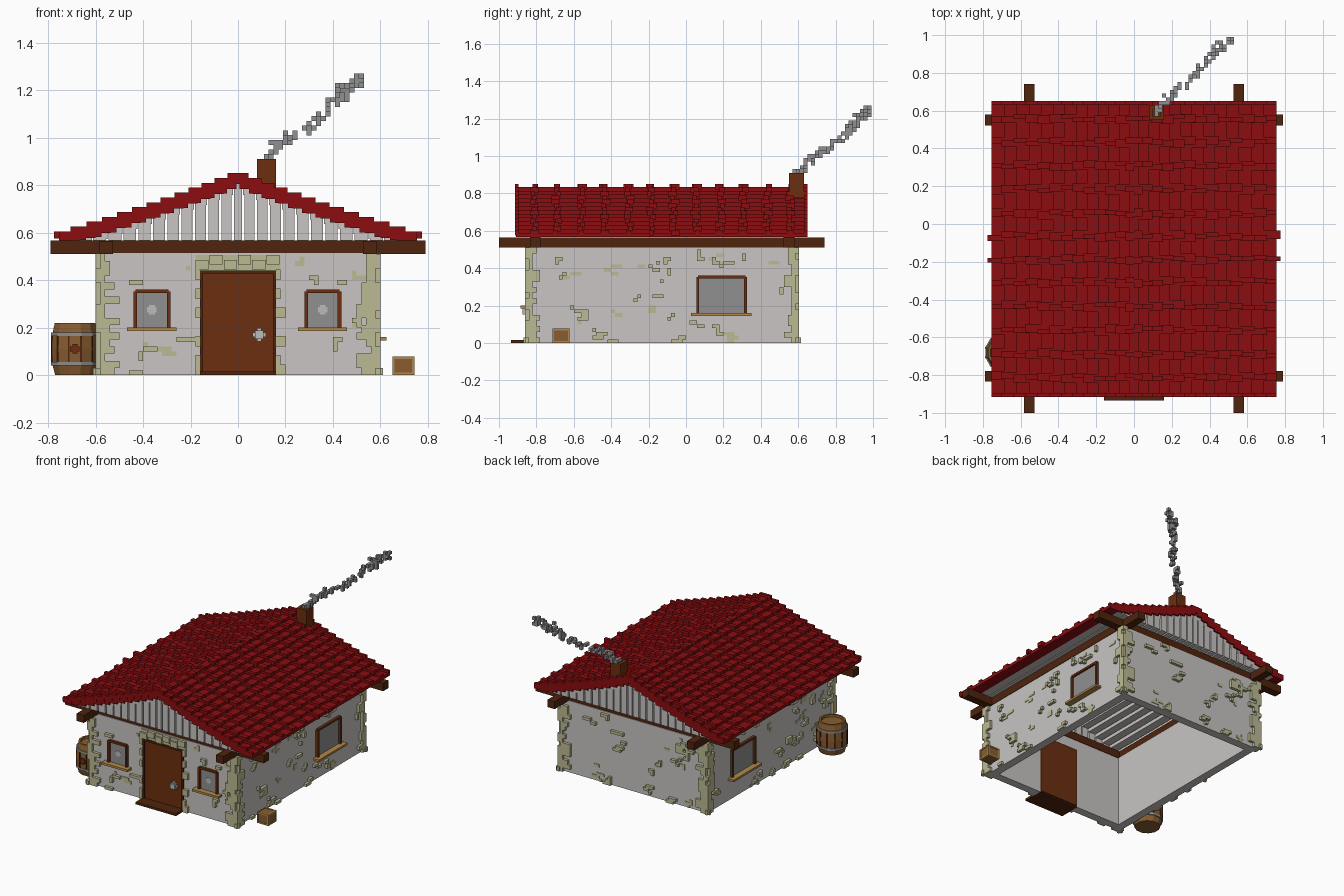
import bpy, bmesh, math, random
from mathutils import Vector

if "Cube" in bpy.data.objects:
    bpy.data.objects.remove(bpy.data.objects["Cube"])
random.seed(7)


def material(name, rgb):
    m = bpy.data.materials.new(name)
    m.use_nodes = True
    m.diffuse_color = (*rgb, 1)
    bsdf = next(n for n in m.node_tree.nodes if n.type == 'BSDF_PRINCIPLED')
    bsdf.inputs["Base Color"].default_value = (*rgb, 1)
    return m


PLASTER = material("plaster", (0.58, 0.56, 0.55))
STONE = material("olive_stone", (0.50, 0.49, 0.29))
BEAM = material("dark_timber", (0.08, 0.017, 0.004))
DOOR = material("door_brown", (0.15, 0.028, 0.005))
TILE = material("roof_red", (0.26, 0.004, 0.005))
GREY = material("grey", (0.28, 0.28, 0.28))
SILL = material("tan_wood", (0.44, 0.25, 0.07))
CASK = material("cask_wood", (0.25, 0.11, 0.03))
METAL = material("pale_metal", (0.50, 0.50, 0.50))


def finish(name, bm, mats):
    bmesh.ops.recalc_face_normals(bm, faces=bm.faces)
    me = bpy.data.meshes.new(name)
    bm.to_mesh(me)
    bm.free()
    for m in mats:
        me.materials.append(m)
    ob = bpy.data.objects.new(name, me)
    bpy.context.collection.objects.link(ob)
    return ob


def boxes(name, mat, items):
    """One object from boxes given as x0, x1, y0, y1, z0, z1."""
    bm = bmesh.new()
    for x0, x1, y0, y1, z0, z1 in items:
        vs = bmesh.ops.create_cube(bm, size=1)["verts"]
        mid = Vector((x0 + x1, y0 + y1, z0 + z1)) / 2
        for v in vs:
            v.co = Vector((v.co.x * abs(x1 - x0), v.co.y * abs(y1 - y0), v.co.z * abs(z1 - z0))) + mid
    return finish(name, bm, [mat])


# Wall planes, thickness and height
WX, WF, WB, TH, TOP = 0.58, -0.84, 0.585, 0.06, 0.515


def on_wall(side, a0, a1, z0, z1, d0, d1):
    """Box on a wall: a along the wall, d outwards from its face."""
    if side == "front":
        return (a0, a1, WF - d1, WF - d0, z0, z1)
    if side == "back":
        return (a0, a1, WB + d0, WB + d1, z0, z1)
    if side == "left":
        return (WX + d0, WX + d1, a0, a1, z0, z1)
    return (-WX - d1, -WX - d0, a0, a1, z0, z1)


# Walls, open underneath, with a gap for the door
boxes("walls", PLASTER, [
    (-WX, -0.16, WF, WF + TH, 0, TOP), (0.16, WX, WF, WF + TH, 0, TOP),
    (-0.16, 0.16, WF, WF + TH, 0.44, TOP), (-WX, WX, WB - TH, WB, 0, TOP),
    (-WX, -WX + TH, WF + TH, WB - TH, 0, TOP), (WX - TH, WX, WF + TH, WB - TH, 0, TOP)])

# Crossed eave beams
boxes("eave_beams", BEAM,
      [(-0.79, 0.79, y, y + 0.058, 0.51, 0.566) for y in (-0.835, 0.522)] +
      [(x - 0.028, x + 0.028, -1.0, 0.74, 0.511, 0.565) for x in (-0.555, 0.555)])

# Door, frame, step and handle
boxes("door", DOOR, [(-0.148, 0.148, WF - 0.008, WF + TH + 0.002, 0.01, 0.43)])
boxes("door_frame", BEAM, [on_wall("front", s * 0.16, s * 0.147, 0, 0.44, -TH, 0.016) for s in (-1, 1)] +
      [on_wall("front", -0.16, 0.16, 0.428, 0.441, -TH, 0.016)])
boxes("door_step", BEAM, [(-0.16, 0.16, -0.935, WF + 0.05, 0, 0.016)])
boxes("door_handle", METAL, [on_wall("front", 0.09 - w, 0.09 + w, 0.17 - h, 0.17 + h, 0, d)
                             for w, h, d in ((0.028, 0.009, 0.022), (0.009, 0.028, 0.022), (0.018, 0.018, 0.035))])


# Windows
def window(name, side, a0, a1, z0, z1, dot=False):
    t = 0.015
    boxes(name + "_glass", GREY, [on_wall(side, a0 + t, a1 - t, z0, z1 - t, 0, 0.004)])
    boxes(name + "_frame", DOOR, [
        on_wall(side, a0, a0 + t, z0, z1 - 0.008, 0, 0.018), on_wall(side, a1 - t, a1, z0, z1 - 0.008, 0, 0.018),
        on_wall(side, a0 + 0.008, a1 - 0.008, z1 - t, z1, 0, 0.018)])
    boxes(name + "_sill", SILL, [on_wall(side, a0 - 0.028, a1 + 0.025, z0 - 0.015, z0, 0, 0.045)])
    if dot:
        m, z = (a0 + a1) / 2, 0.275
        boxes(name + "_glint", METAL, [on_wall(side, m - w, m + w, z - h, z + h, 0, 0.007)
                                       for w, h in ((0.02, 0.012), (0.012, 0.02))])


window("front_window_right", "front", -0.44, -0.285, 0.2, 0.36, True)
window("front_window_left", "front", 0.28, 0.435, 0.2, 0.36, True)
window("side_window_left", "left", 0.055, 0.325, 0.16, 0.36)
window("side_window_right", "right", 0.055, 0.325, 0.16, 0.36)

# Corner stones, interlocking round each corner
quoins = []
for sx in (-1, 1):
    for face, cy, sy in (("front", WF, -1), ("back", WB, 1)):
        for k in range(17):
            z, h = k * 0.03, 0.03
            la, lb = random.choice((0.02, 0.04, 0.06, 0.08)), random.choice((0.02, 0.04, 0.06))
            e = random.choice((0.0, 0.02, 0.02)) if k else 0.03
            quoins.append(on_wall(face, sx * (WX - la), sx * (WX + e), z, z + h, 0, 0.02))
            side = "left" if sx > 0 else "right"
            quoins.append(on_wall(side, cy - sy * lb, cy + sy * e, z, z + h, 0, 0.02))
boxes("corner_stones", STONE, quoins)

# Scattered stones: raised clumps and flush patches, clear of the openings
OPENINGS = {"front": [(-0.17, 0.17, 0, 0.45), (-0.48, -0.25, 0.17, 0.38), (0.24, 0.47, 0.17, 0.38)], "back": [],
            "left": [(0.02, 0.36, 0.13, 0.38)], "right": [(0.02, 0.36, 0.13, 0.38)]}
scatter = []
for side, count, lo, hi in (("front", 34, -0.5, 0.5), ("back", 24, -0.5, 0.5),
                            ("left", 36, -0.76, 0.5), ("right", 36, -0.76, 0.5)):
    for i in range(count):
        a = round(random.uniform(lo, hi) / 0.02) * 0.02
        z = 0 if i % 7 == 0 else round(random.uniform(0.02, 0.46) / 0.02) * 0.02
        for j in range(random.choice((1, 2, 2, 3))):
            w, h = random.choice((0.02, 0.04, 0.06)), 0.02
            b0, z0 = a + random.choice((-0.02, 0, 0.02)), z + j * 0.02
            if z0 + h > 0.51 or any(b0 < o[1] and b0 + w > o[0] and z0 < o[3] and z0 + h > o[2] for o in OPENINGS[side]):
                continue
            scatter.append(on_wall(side, b0, b0 + w, z0, z0 + h, 0, 0.02 if i % 3 else 0.004))
boxes("scattered_stones", STONE, scatter)

# Stone lintel and jamb stones round the door
lintel = [on_wall("front", -0.18, 0.18, 0.441, 0.505, 0, 0.006)]
for k in range(6):
    lintel.append(on_wall("front", -0.18 + k * 0.06, -0.125 + k * 0.06, 0.445 + 0.02 * (k % 2), 0.485 + 0.02 * (k % 2), 0, 0.02))
for s in (-1, 1):
    for z in (0, 0.04, 0.12, 0.24, 0.32, 0.4):
        lintel.append(on_wall("front", s * 0.161, s * random.choice((0.18, 0.2)), z, z + 0.045, 0, 0.02))
boxes("door_stones", STONE, lintel)

# Stepped roof: plaster underlay and gables, red courses, raised tile joints
N, RF, RB = 12, -0.91, 0.65


def step_x(i):
    u = i / (N + 0.5)
    return 0.755 * (1 - u) - 0.10 * u * (1 - u)


courses, joints, under, gables = [], [], [], []
rows = [-0.905, -0.81, -0.69, -0.56, -0.435, -0.305, -0.185, -0.065, 0.055, 0.185, 0.31, 0.435, 0.56, 0.64]
for i in range(N + 1):
    xo = step_x(i)
    xi = step_x(i + 1) if i < N else 0
    top = 0.588 + 0.0205 * i
    base = max(0.566, top - 0.03)
    for s in (-1, 1):
        courses.append((s * max(0, xi - 0.02), s * xo, RF, RB, base, top))
        low = max(0.566, base - 0.025)
        if base - low > 0.002:
            under.append((s * max(0, xi - 0.005), s * (xo - 0.012), RF + 0.015, RB - 0.015, low, base))
            for y0, y1 in ((RF + 0.012, -0.83), (0.575, RB - 0.012)):
                gables.append((s * xi, s * (xo - 0.01), y0, y1, 0.566, base))
            # ragged lower edge of the end tiles
            for y0, y1 in ((RF, RF + 0.014), (RB - 0.014, RB)):
                courses.append((s * (xi + 0.02), s * (xo - 0.005), y0, y1, max(0.57, base - 0.018), base))
        if 0 < i and xi > 0.54:
            under.append((s * xi, s * (xo - 0.012), RF + 0.015, RB - 0.015, 0.566, base))
        for k, y in enumerate(rows):
            w = 0.010 if k in (0, len(rows) - 1) else random.choice((0.012, 0.016, 0.022))
            j = 0 if k in (0, len(rows) - 1) else random.choice((-0.008, 0, 0.008))
            lip = 0.018 if i else (0.02 if k in (6, 7) else 0.0)
            joints.append((s * max(0, xi - 0.005), s * (xo + lip), y + j - w, y + j + w, top - 0.012, top + 0.017))
boxes("roof_courses", TILE, courses)
boxes("roof_tile_joints", TILE, joints)
boxes("roof_underlay", PLASTER, under)
boxes("gables", PLASTER, gables)

# Chimney with an open top, and drifting smoke
cx, cy = 0.12, 0.59
boxes("chimney", DOOR, [(cx - 0.04, cx + 0.04, cy - 0.04, cy + 0.04, 0.775, 0.88)] +
      [(cx + s * 0.04, cx + s * 0.02, cy - 0.04, cy + 0.04, 0.88, 0.91) for s in (-1, 1)] +
      [(cx - 0.02, cx + 0.02, cy + s * 0.04, cy + s * 0.02, 0.88, 0.91) for s in (-1, 1)])
path = [Vector(p) for p in ((0.12, 0.59, 0.89), (0.15, 0.64, 0.96), (0.22, 0.69, 1.00), (0.30, 0.77, 1.05),
                            (0.36, 0.84, 1.10), (0.42, 0.90, 1.17), (0.46, 0.94, 1.21), (0.52, 0.98, 1.25))]
puffs = set()
for p, q in zip(path, path[1:]):
    for k in range(13):
        c = p.lerp(q, k / 13) + Vector([random.gauss(0, 0.011) for _ in range(3)])
        puffs.add(tuple(round(v / 0.02) for v in c))
puffs |= {(22, 48, 61), (21, 47, 60), (26, 49, 63), (25, 48, 61), (26, 49, 61)}
h = 0.0105
boxes("smoke", GREY, [(x * 0.02 - h, x * 0.02 + h, y * 0.02 - h, min(1.0, y * 0.02 + h), z * 0.02 - h, z * 0.02 + h)
                      for x, y, z in sorted(puffs)])


# Barrel with staves, hoops and bung
def lathe(name, profile, mats, pick, sides=12, centre=(-0.687, -0.68)):
    bm = bmesh.new()
    rings = [[bm.verts.new((centre[0] + r * math.cos(math.tau * (k + 0.5) / sides),
                            centre[1] + r * math.sin(math.tau * (k + 0.5) / sides), z)) for k in range(sides)]
             for r, z in profile]
    for a, b in zip(rings, rings[1:]):
        for k in range(sides):
            f = bm.faces.new((a[k], a[(k + 1) % sides], b[(k + 1) % sides], b[k]))
            f.material_index = pick(k)
    bm.faces.new(rings[0])
    bm.faces.new(rings[-1])
    return finish(name, bm, mats)


lathe("barrel", [(0.086, 0), (0.1, 0.05), (0.103, 0.11), (0.1, 0.165), (0.088, 0.22), (0.074, 0.22), (0.072, 0.205)],
      [CASK], lambda k: 0)
for n, z in (("lower", 0.04), ("upper", 0.165)):
    lathe(n + "_barrel_hoop", [(0.104, z), (0.104, z + 0.015)], [GREY], lambda k: 0)
staves = []
for k in range(12):
    ang = math.tau * (k + 0.5) / 12
    x, y = -0.687 + 0.1 * math.cos(ang), -0.68 + 0.1 * math.sin(ang)
    staves.append((x - 0.004, x + 0.004, y - 0.004, y + 0.004, 0.055, 0.165))
boxes("stave_gaps", BEAM, staves)
boxes("barrel_bung", DOOR, [(-0.687 - w, -0.687 + w, -0.788, -0.77, 0.11 - v, 0.11 + v)
                            for w, v in ((0.02, 0.01), (0.01, 0.02))])

# Small crate with pale edge battens
x0, x1, y0, y1, zt, e = 0.65, 0.743, -0.715, -0.622, 0.078, 0.01
boxes("crate", CASK, [(x0 + 0.003, x1 - 0.003, y0 + 0.003, y1 - 0.003, 0.002, zt - 0.003)])
boxes("crate_battens", SILL,
      [(x, x + e, y, y + e, 0, zt) for x in (x0, x1 - e) for y in (y0, y1 - e)] +
      [(x0, x1, y, y + e, z, z + e) for y in (y0, y1 - e) for z in (0, zt - e)] +
      [(x, x + e, y0, y1, z, z + e) for x in (x0, x1 - e) for z in (0, zt - e)])
